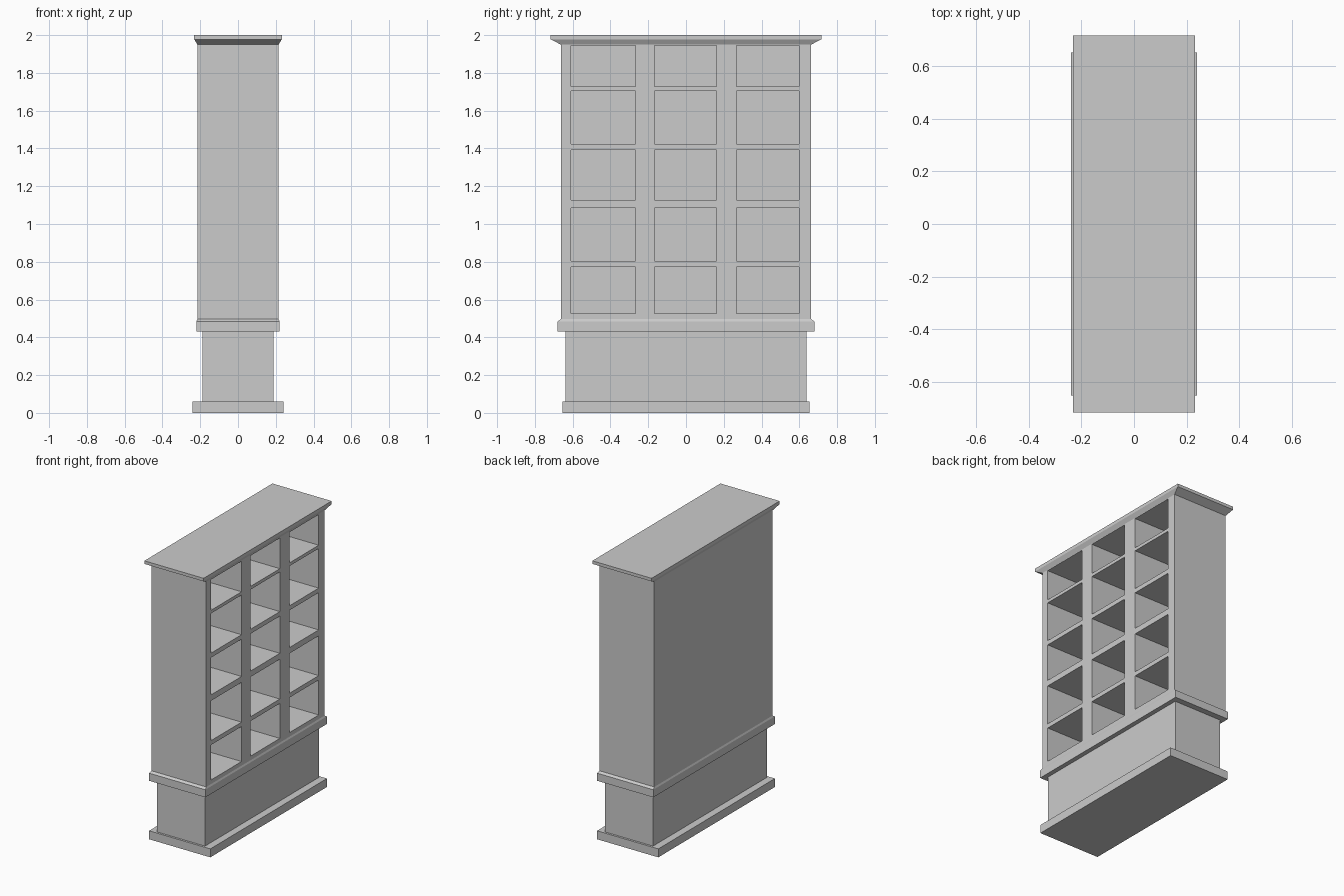
import bpy
import bmesh

cube = bpy.data.objects.get("Cube")
if cube:
    bpy.data.objects.remove(cube, do_unlink=True)

# One plain grey for the whole bookcase
grey = bpy.data.materials.new("plain_grey")
grey.use_nodes = True
GREY = (0.6, 0.6, 0.6, 1.0)
grey.diffuse_color = GREY
grey.node_tree.nodes["Principled BSDF"].inputs["Base Color"].default_value = GREY


def make_object(name, bm):
    bmesh.ops.recalc_face_normals(bm, faces=bm.faces)
    mesh = bpy.data.meshes.new(name)
    bm.to_mesh(mesh)
    bm.free()
    mesh.materials.append(grey)
    obj = bpy.data.objects.new(name, mesh)
    bpy.context.scene.collection.objects.link(obj)
    return obj


def stack(name, rings):
    """Solid lofted through rectangles given as (half x, half y, z)."""
    bm = bmesh.new()
    loops = [[bm.verts.new((sx * hx, sy * hy, z))
              for sx, sy in ((-1, -1), (1, -1), (1, 1), (-1, 1))]
             for hx, hy, z in rings]
    for low, high in zip(loops, loops[1:]):
        for i in range(4):
            j = (i + 1) % 4
            bm.faces.new((low[i], low[j], high[j], high[i]))
    bm.faces.new(loops[0][::-1])
    bm.faces.new(loops[-1])
    return make_object(name, bm)


# Base, lower cabinet, ledge with bevelled top, and flared crown
stack("plinth", [(0.24, 0.653, 0), (0.24, 0.653, 0.06)])
stack("lower_cabinet", [(0.188, 0.638, 0.06), (0.188, 0.638, 0.43)])
stack("ledge", [(0.22, 0.68, 0.43), (0.22, 0.68, 0.484), (0.215, 0.663, 0.496)])
stack("crown", [(0.215, 0.663, 1.95), (0.232, 0.717, 1.978), (0.232, 0.717, 2.0)])

# Upper case with three columns of five compartments
case = stack("shelf_case", [(0.215, 0.663, 0.496), (0.215, 0.663, 1.95)])
columns = [(-0.61, -0.267), (-0.167, 0.162), (0.267, 0.597)]
rows = [(0.525, 0.773), (0.804, 1.086), (1.128, 1.392), (1.424, 1.705), (1.728, 1.945)]
BACK, FRONT = -0.195, 0.3

bm = bmesh.new()
for y0, y1 in columns:
    for z0, z1 in rows:
        for v in bmesh.ops.create_cube(bm, size=1)["verts"]:
            v.co = (FRONT if v.co.x > 0 else BACK,
                    y1 if v.co.y > 0 else y0,
                    z1 if v.co.z > 0 else z0)
cutter = make_object("compartment_cutter", bm)
cutter.hide_render = True

# Cut the compartments and keep only the finished case
cut = case.modifiers.new("compartments", 'BOOLEAN')
cut.operation = 'DIFFERENCE'
cut.solver = 'EXACT'
cut.object = cutter
bpy.context.view_layer.objects.active = case
bpy.ops.object.modifier_apply(modifier=cut.name)
bpy.data.objects.remove(cutter, do_unlink=True)
